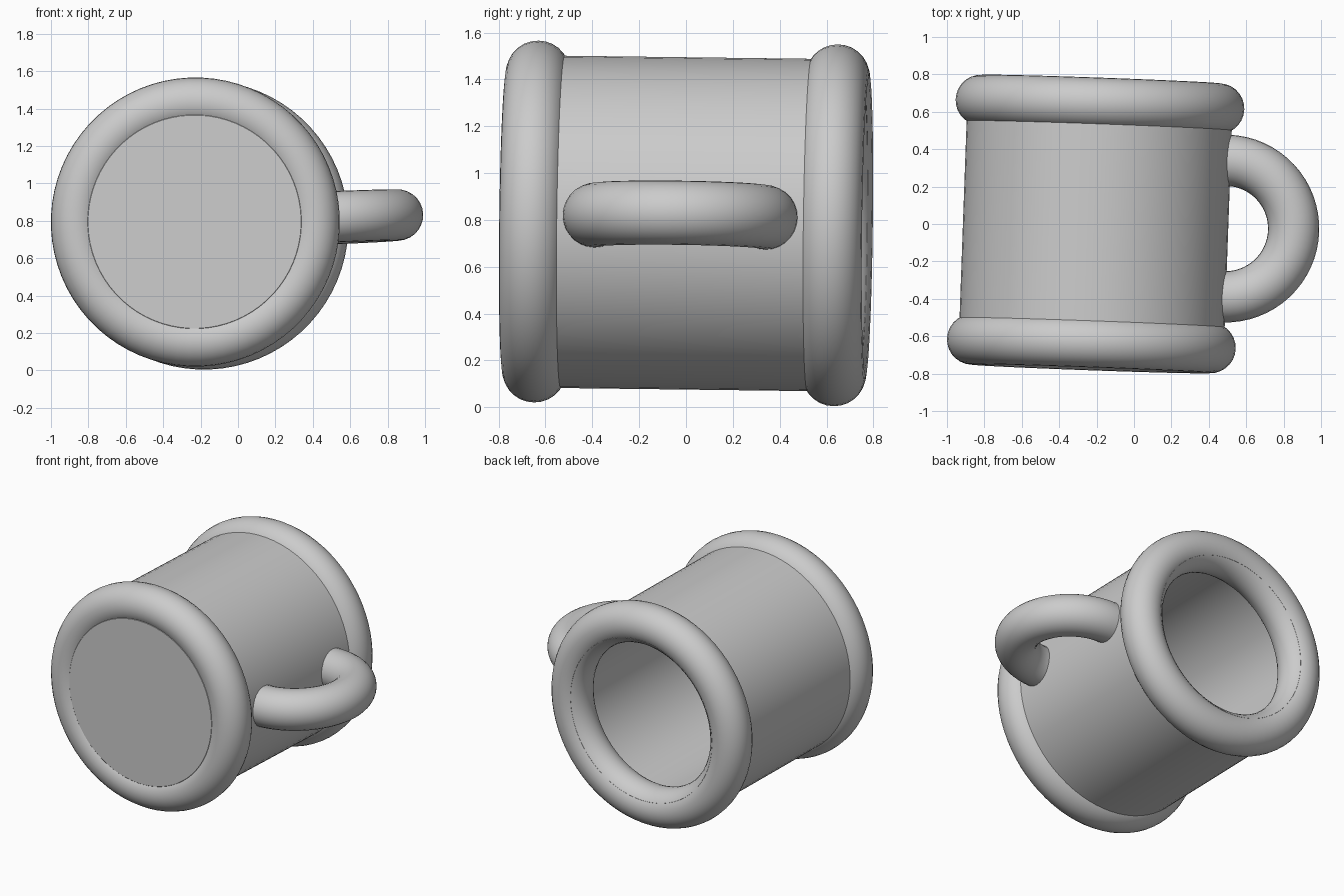
import bpy
import math
from mathutils import Matrix

if "Cube" in bpy.data.objects:
    bpy.data.objects.remove(bpy.data.objects["Cube"])

grey = bpy.data.materials.new("plain grey")
grey.diffuse_color = (0.6, 0.6, 0.6, 1)
grey.use_nodes = True
grey.node_tree.nodes["Principled BSDF"].inputs["Base Color"].default_value = grey.diffuse_color

# Slight tilt of the mug lying on its side, with its axis along y
PLACE = (Matrix.Translation((-0.205, 0, 0.785))
         @ Matrix.Rotation(-0.036, 4, 'Z')
         @ Matrix.Rotation(-0.0125, 4, 'X')
         @ Matrix.Rotation(-0.043, 4, 'Y'))


def make(name, verts, faces):
    mesh = bpy.data.meshes.new(name)
    mesh.from_pydata(verts, [], faces)
    mesh.transform(PLACE)
    mesh.materials.append(grey)
    obj = bpy.data.objects.new(name, mesh)
    bpy.context.collection.objects.link(obj)
    bpy.ops.object.select_all(action='DESELECT')
    obj.select_set(True)
    bpy.context.view_layer.objects.active = obj
    bpy.ops.object.mode_set(mode='EDIT')
    bpy.ops.mesh.select_all(action='SELECT')
    bpy.ops.mesh.normals_make_consistent(inside=False)
    bpy.ops.object.mode_set(mode='OBJECT')
    bpy.ops.object.shade_smooth_by_angle(angle=math.radians(35))
    return obj


def lathe(name, profile, closed, n=72):
    """Spin (radius, y) points about the y axis; open profiles get end caps."""
    m = len(profile)
    verts = [(r * math.cos(2 * math.pi * i / n), y, r * math.sin(2 * math.pi * i / n))
             for i in range(n) for r, y in profile]
    faces = [(i * m + j, i * m + (j + 1) % m,
              (i + 1) % n * m + (j + 1) % m, (i + 1) % n * m + j)
             for i in range(n) for j in range(m if closed else m - 1)]
    if not closed:
        faces += [[i * m for i in range(n)], [i * m + m - 1 for i in range(n)]]
    return make(name, verts, faces)


# Cup: outer base, outer wall, rim, inner wall and inner floor
lathe("cup_body", [(0.57, -0.759), (0.71, -0.63), (0.71, 0.63),
                   (0.567, 0.755), (0.567, -0.61)], False)

# Rounded rings around the base and the rim
for name, y0 in (("base_ring", -0.64), ("rim_ring", 0.64)):
    circle = [(0.638 + 0.135 * math.cos(a), y0 + 0.135 * math.sin(a))
              for a in (2 * math.pi * k / 28 for k in range(28))]
    lathe(name, circle, True)

# Handle: half ring with short straight ends sunk into the wall
MAJOR, TUBE, SIDES, STEPS = 0.365, 0.137, 28, 32
path = [(0.63, -MAJOR, -math.pi / 2)]
for k in range(STEPS + 1):
    a = -math.pi / 2 + math.pi * k / STEPS
    path.append((0.695 + MAJOR * math.cos(a), MAJOR * math.sin(a), a))
path.append((0.63, MAJOR, math.pi / 2))
verts = []
for x, y, a in path:
    for s in range(SIDES):
        t = 2 * math.pi * s / SIDES
        c = TUBE * math.cos(t)
        verts.append((x + c * math.cos(a), y + c * math.sin(a), TUBE * math.sin(t)))
faces = [(i * SIDES + s, i * SIDES + (s + 1) % SIDES,
          (i + 1) * SIDES + (s + 1) % SIDES, (i + 1) * SIDES + s)
         for i in range(len(path) - 1) for s in range(SIDES)]
last = (len(path) - 1) * SIDES
faces += [list(range(SIDES)), [last + s for s in range(SIDES)]]
make("handle", verts, faces)
